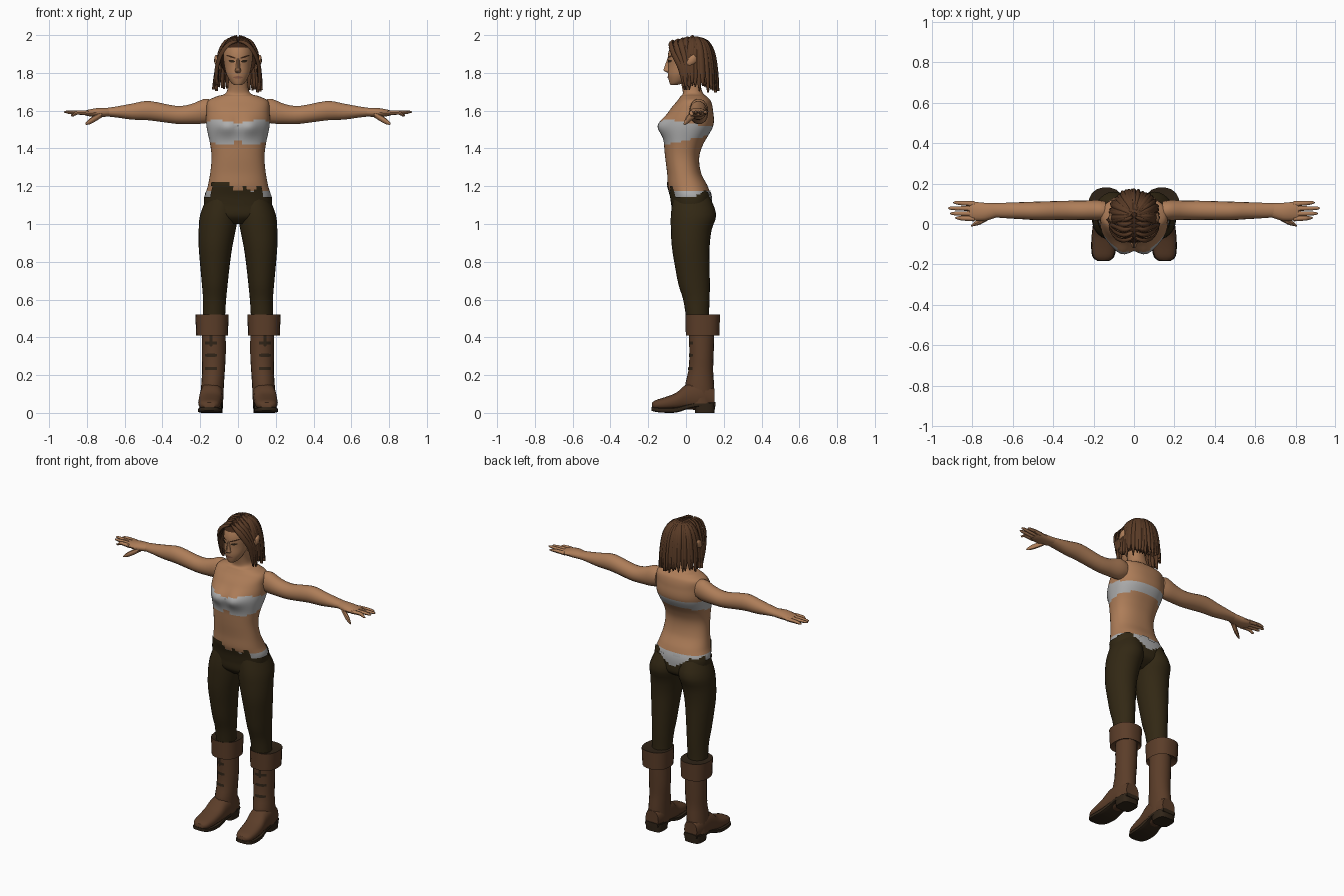
import bpy, bmesh, math, random
from mathutils import Vector
from mathutils.bvhtree import BVHTree

if "Cube" in bpy.data.objects:
    bpy.data.objects.remove(bpy.data.objects["Cube"])

random.seed(4)

def mat(name, r, g, b):
    m = bpy.data.materials.new(name)
    m.diffuse_color = (r, g, b, 1)
    m.use_nodes = True
    m.node_tree.nodes["Principled BSDF"].inputs["Base Color"].default_value = m.diffuse_color
    return m

SKIN = mat("skin", 0.42, 0.205, 0.098)
CLOTH = mat("grey_cloth", 0.42, 0.42, 0.42)
PANTS = mat("dark_trousers", 0.032, 0.021, 0.007)
BOOT = mat("boot_leather", 0.105, 0.047, 0.022)
DARK = mat("dark_leather", 0.03, 0.018, 0.009)
HAIR = mat("hair_brown", 0.1, 0.043, 0.019)
HAIR2 = mat("hair_shadow", 0.045, 0.018, 0.008)
LIP = mat("lips", 0.27, 0.11, 0.065)

def spline(rows, sub):
    """Catmull-Rom through tuples of any length."""
    out = []
    for i in range(len(rows) - 1):
        p = [rows[max(i - 1, 0)], rows[i], rows[i + 1], rows[min(i + 2, len(rows) - 1)]]
        for k in range(sub):
            t = k / sub
            out.append([b + 0.5 * t * (c - a + t * (2 * a - 5 * b + 4 * c - d + t * (3 * (b - c) + d - a)))
                        for a, b, c, d in zip(*p)])
    out.append(list(rows[-1]))
    return out

def finish(name, bm, mats, mirror=False, angle=45):
    bmesh.ops.recalc_face_normals(bm, faces=bm.faces[:])
    me = bpy.data.meshes.new(name)
    bm.to_mesh(me)
    bm.free()
    for m in mats:
        me.materials.append(m)
    for p in me.polygons:
        p.use_smooth = True
    me.set_sharp_from_angle(angle=math.radians(angle))
    ob = bpy.data.objects.new(name, me)
    bpy.context.collection.objects.link(ob)
    if mirror:
        ob.modifiers.new("mirror", 'MIRROR').use_clip = False
    return ob

def skin_rings(bm, rings, caps=True):
    vs = [[bm.verts.new(p) for p in r] for r in rings]
    n = len(vs[0])
    for a, b in zip(vs, vs[1:]):
        for i in range(n):
            bm.faces.new((a[i], a[(i + 1) % n], b[(i + 1) % n], b[i]))
    if caps:
        bm.faces.new(vs[0])
        bm.faces.new(vs[-1])

def loft(bm, rows, axis='z', n=20, sub=3, p=2.0, caps=True):
    """Rows: position along axis, two centre values, two radii."""
    rings = []
    for t, a, b, ra, rb in spline(rows, sub):
        ring = []
        for i in range(n):
            w = 2 * math.pi * i / n
            c, s = math.cos(w), math.sin(w)
            u = a + ra * math.copysign(abs(c) ** (2 / p), c)
            v = b + rb * math.copysign(abs(s) ** (2 / p), s)
            ring.append({'z': (u, v, t), 'x': (t, u, v), 'y': (u, t, v)}[axis])
        rings.append(ring)
    skin_rings(bm, rings, caps)

def part(name, rows, m, mirror=False, **kw):
    bm = bmesh.new()
    loft(bm, rows, **kw)
    return finish(name, bm, [m], mirror)

def plate(name, target, a, b, h0, h1, m, mirror=True):
    """Thin strip from a to b in x,z, laid on the front of the target."""
    tree = BVHTree.FromPolygons([v.co for v in target.data.vertices], [p.vertices for p in target.data.polygons])
    bm = bmesh.new()
    grid = []
    for i in range(7):
        t = i / 6
        x, z = a[0] + (b[0] - a[0]) * t, a[1] + (b[1] - a[1]) * t
        h = (h0 + (h1 - h0) * math.sin(math.pi * t)) / 2
        col = []
        for k in (-1, 0, 1):
            hit = tree.ray_cast(Vector((x, -1, z + k * h)), Vector((0, 1, 0)))[0]
            y = hit.y if hit else 0.0
            col.append(bm.verts.new((x, y - 0.003, z + k * h)))
        grid.append(col)
    for c, d in zip(grid, grid[1:]):
        for k in (0, 1):
            bm.faces.new((c[k], d[k], d[k + 1], c[k + 1]))
    return finish(name, bm, [m], mirror)

# Torso with neck, bust, bandeau and underwear
bm = bmesh.new()
loft(bm, [(1.10, 0, .025, .165, .1), (1.15, 0, .025, .174, .105), (1.20, 0, .01, .16, .105),
          (1.27, 0, -.01, .147, .09), (1.35, 0, -.02, .14, .09), (1.42, 0, -.013, .147, .103),
          (1.52, 0, .012, .167, .132), (1.60, 0, .028, .167, .115), (1.65, 0, .042, .16, .09),
          (1.675, 0, .04, .115, .07), (1.70, 0, .035, .06, .052), (1.80, 0, .01, .05, .05)],
     n=56, sub=8, p=2.3)
for v in bm.verts:
    if v.co.y < 0:
        v.co.y -= .035 * math.exp(-((abs(v.co.x) - .06) / .06) ** 2 - ((v.co.z - 1.52) / .05) ** 2)
for f in bm.faces:
    c = f.calc_center_median()
    t = min(max((c.y + .08) / .2, 0), 1)
    low = 1.425 + .045 * t + (.015 if abs(c.x) < .03 and t == 0 else 0)
    high = 1.53 - .015 * t + .02 * min(abs(c.x) / .1, 1) * (1 - t)
    f.material_index = int(c.z < 1.172 or low < c.z < high)
finish("torso", bm, [SKIN, CLOTH])

# Trouser waist with a ragged upper edge
def ragged(x, y):
    if y > .05:
        return 1.165 + .012 * math.sin(x * 60)
    if -.14 < x < -.035:
        return 1.22
    if abs(x) > .13:
        return 1.145
    return 1.185 + .017 * math.sin(x * 85 - 1.5)

bm = bmesh.new()
loft(bm, [(1.0, 0, .02, .05, .05), (1.04, 0, .03, .165, .1), (1.10, 0, .03, .178, .108),
          (1.15, 0, .025, .18, .111), (1.20, 0, .01, .167, .111), (1.225, 0, .003, .162, .106)],
     n=56, sub=8, p=2.3)
bmesh.ops.delete(bm, geom=[f for f in bm.faces if f.calc_center_median().z > ragged(*f.calc_center_median().xy)],
                 context='FACES')
for f in bm.faces:
    c = f.calc_center_median()
    f.material_index = int(c.y > .05 and abs(c.x) < .1 and c.z > 1.085 + abs(c.x) * .6)
finish("trouser_waist", bm, [PANTS, CLOTH])

part("trouser_leg", [(1.14, .085, .03, .08, .098), (1.05, .1, .04, .1, .12), (.97, .11, .028, .098, .108),
     (.88, .119, .025, .089, .1), (.78, .122, .033, .078, .092), (.68, .123, .043, .068, .083),
     (.60, .124, .055, .061, .07), (.50, .127, .062, .058, .06), (.44, .127, .075, .055, .06)], PANTS, True, n=24)

# Boots: shaft, turned cuff, foot, sole, heel and straps
shaft = part("boot_shaft", [(.50, .128, .083, .062, .066), (.40, .128, .083, .063, .066), (.30, .128, .082, .063, .064),
             (.22, .130, .078, .06, .066), (.14, .135, .072, .06, .077), (.05, .139, .075, .06, .075)],
             BOOT, True, n=20)
bm = bmesh.new()
loft(bm, [(.43, .133, .085, .064, .07), (.41, .137, .088, .084, .09), (.52, .138, .088, .088, .093),
          (.515, .137, .085, .06, .066)], n=18, sub=1, p=2.4)
for f in bm.faces:
    f.material_index = int(f.calc_center_median().z > .514)
finish("boot_cuff", bm, [BOOT, DARK], True)
part("boot_foot", [(.15, .137, .075, .045, .055), (.08, .138, .09, .06, .075), (.0, .142, .083, .061, .066),
     (-.05, .147, .063, .062, .045), (-.11, .15, .05, .06, .034), (-.16, .152, .043, .05, .025),
     (-.18, .152, .04, .03, .014)], BOOT, True, axis='y', n=18, p=2.5)
part("boot_sole", [(.155, .137, .045, .045, .012), (.08, .138, .045, .06, .012), (.02, .142, .036, .056, .012),
     (-.05, .147, .016, .062, .014), (-.12, .15, .014, .062, .013), (-.165, .152, .018, .052, .012),
     (-.183, .152, .022, .028, .01)], DARK, True, axis='y', n=16, p=5)
part("boot_heel", [(0, .138, .1, .055, .052), (.05, .138, .098, .06, .056)], DARK, True, n=18, sub=1, p=3.5)
for z in (.37, .305, .235):
    plate("boot_strap", shaft, (.11, z), (.175, z), .014, .018, DARK)
plate("boot_cuff_flap", shaft, (.135, .40), (.15, .40), .09, .1, DARK)

# Arms and hands
part("arm", [(.14, .065, 1.6, .048, .058), (.18, .068, 1.597, .05, .066), (.25, .068, 1.582, .048, .053),
     (.33, .068, 1.578, .047, .048), (.47, .065, 1.6, .046, .052), (.56, .066, 1.595, .042, .043),
     (.64, .067, 1.593, .038, .03), (.70, .068, 1.592, .034, .022)], SKIN, True, axis='x', n=18)
bm = bmesh.new()
loft(bm, [(.68, .068, 1.592, .035, .023), (.74, .06, 1.59, .045, .025), (.79, .063, 1.588, .046, .018),
          (.815, .065, 1.588, .04, .011)], axis='x', n=14)
for y0, y1, end, z in ((.026, .03, .885, 1.575), (.051, .052, .91, 1.59), (.076, .078, .92, 1.593), (.1, .106, .895, 1.588)):
    loft(bm, [(.79, y0, 1.588, .013, .012), (.85, (y0 + y1) / 2, 1.59, .011, .011), (end - .012, y1, z, .008, .007),
              (end, y1, z, .002, .002)], axis='x', n=8, sub=2)
loft(bm, [(.72, .04, 1.58, .02, .015), (.76, .014, 1.558, .016, .018), (.79, 0, 1.54, .01, .014),
          (.808, -.01, 1.53, .003, .004)], axis='x', n=8, sub=2)
finish("hand", bm, [SKIN], True)

# Head, nose, ears and face details
head = part("head", [(1.735, 0, -.066, .018, .016), (1.75, 0, -.048, .038, .04), (1.79, 0, -.03, .06, .066),
            (1.84, 0, 0, .073, .095), (1.90, 0, .005, .078, .1), (1.95, 0, .01, .066, .085),
            (1.975, 0, .012, .035, .045)], SKIN, n=28, sub=4)
part("nose", [(1.80, 0, -.085, .012, .012), (1.812, 0, -.095, .017, .024), (1.825, 0, -.096, .012, .021),
     (1.865, 0, -.09, .008, .013), (1.88, 0, -.088, .005, .008)], SKIN, n=10)
part("ear", [(1.82, .095, .015, .008, .008), (1.85, .11, .025, .014, .024), (1.88, .115, .035, .01, .02),
     (1.895, .115, .04, .003, .005)], SKIN, True, n=10)
plate("eye", head, (.016, 1.86), (.05, 1.864), .003, .015, DARK)
plate("eyebrow", head, (.013, 1.878), (.06, 1.893), .005, .009, HAIR2)
plate("mouth", head, (-.026, 1.776), (.026, 1.776), .002, .014, LIP, False)

# Hair: under layer, then overlapping locks
bm = bmesh.new()
bmesh.ops.create_uvsphere(bm, u_segments=24, v_segments=18, radius=1)
for v in bm.verts:
    v.co = (v.co.x * .096, .022 + v.co.y * .132, 1.88 + v.co.z * .11)
bmesh.ops.delete(bm, geom=[f for f in bm.faces if f.calc_center_median().z < 1.935
                           and f.calc_center_median().y < .01], context='FACES')
finish("hair_under_layer", bm, [HAIR2])

def lock(bm, pts, w):
    path = [Vector(p) for p in spline(pts, 3)]
    rings = []
    for i, p in enumerate(path):
        t = (path[min(i + 1, len(path) - 1)] - path[max(i - 1, 0)]).normalized()
        side = t.cross(p - Vector((0, .04, 1.84))).normalized()
        out = side.cross(t)
        k = i / (len(path) - 1)
        ww = w * (.5 + .5 * min(1, k * 3)) * (1 if k < .8 else 1 - (k - .8) * 4)
        rings.append([p + side * ww * math.cos(a) + out * .009 * math.sin(a)
                      for a in [j * math.pi / 3 for j in range(6)]])
    skin_rings(bm, rings)

bm = bmesh.new()
for s in (-1, 1):
    for deg in range(78, 181, 9):
        a = math.radians(deg + random.uniform(-3, 3))
        r, dz = random.uniform(.96, 1.04), random.uniform(-.02, .02)
        lock(bm, [(s * math.sin(a) * .118 * k * r, .042 - math.cos(a) * .124 * k * r, z)
                  for k, z in ((.12, 1.985), (.55, 1.968), (.84, 1.91), (.98, 1.81), (1.03, 1.715 + dz))],
             random.uniform(.013, .018))
    # Fringe swept from the parting to each side
    for j in range(5):
        y = -.078 + j * .026
        lock(bm, [(s * .006, y + .01, 1.968 + j * .006), (s * .05, y - .004, 1.952 + j * .005),
                  (s * .09, y + .012, 1.90), (s * .113, y * .5 + .01, 1.82),
                  (s * (.12 + random.uniform(-.01, .01)), y * .4 + .025, 1.72 + random.uniform(-.02, .04))], .015)
finish("hair_locks", bm, [HAIR], angle=60)
